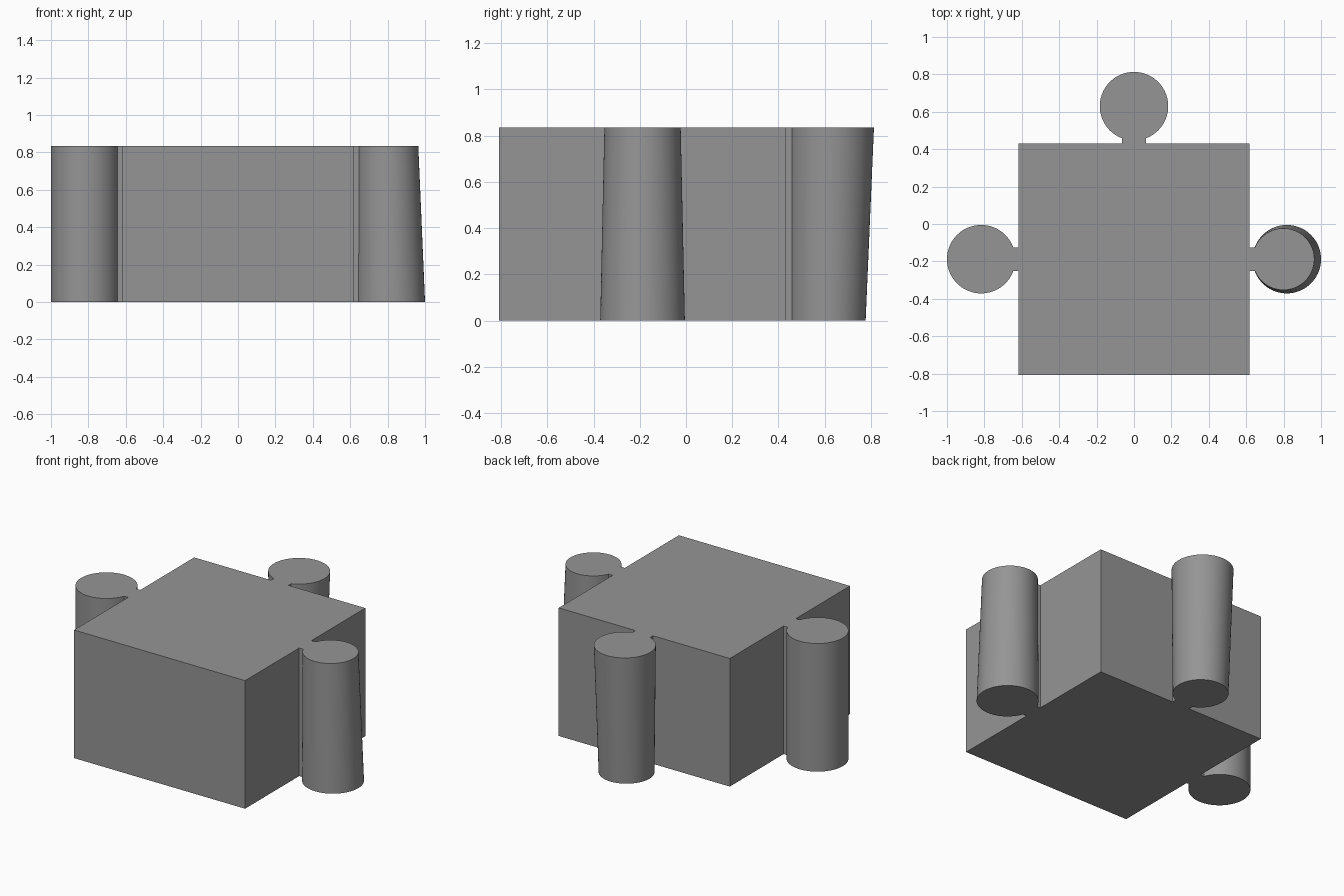
import bpy, bmesh, math
from mathutils import Vector

if "Cube" in bpy.data.objects:
    bpy.data.objects.remove(bpy.data.objects["Cube"])

HEIGHT = 0.835
NECK = 0.063          # half width of each neck
ARC_STEPS = 64

mat = bpy.data.materials.new("mid grey")
mat.diffuse_color = (0.3, 0.3, 0.3, 1)
mat.use_nodes = True
mat.node_tree.nodes["Principled BSDF"].inputs["Base Color"].default_value = mat.diffuse_color


def knob(root, out, dist, radius):
    """Counter-clockwise neck and round tab, leaving the wall at root along out."""
    root, out = Vector(root), Vector(out)
    side = Vector((-out.y, out.x))
    half = math.asin(NECK / radius)
    pts = [root - side * NECK]
    for i in range(ARC_STEPS + 1):
        a = -math.pi + half + (2 * math.pi - 2 * half) * i / ARC_STEPS
        pts.append(root + out * (dist + radius * math.cos(a)) + side * radius * math.sin(a))
    return pts + [root + side * NECK]


def outline(right, back, left):
    """Block outline with three tabs; each tab is (distance from wall, radius)."""
    x, front, rear, mid = 0.617, -0.808, 0.43, -0.188
    return ([Vector((-x, front)), Vector((x, front))]
            + knob((x, mid), (1, 0), *right)
            + [Vector((x, rear))]
            + knob((0, rear), (0, 1), *back)
            + [Vector((-x, rear))]
            + knob((-x, mid), (-1, 0), *left))


# Interlocking block: the right tab narrows upward, the back tab narrows downward
wide, narrow = (0.2, 0.183), (0.182, 0.165)
bm = bmesh.new()
bottom = [bm.verts.new((p.x, p.y, 0)) for p in outline(wide, narrow, wide)]
top = [bm.verts.new((p.x, p.y, HEIGHT)) for p in outline(narrow, wide, wide)]
n = len(bottom)
for i in range(n):
    j = (i + 1) % n
    bm.faces.new((bottom[i], bottom[j], top[j], top[i]))
bm.faces.new(top)
bm.faces.new(bottom[::-1])

mesh = bpy.data.meshes.new("interlocking_block")
bm.to_mesh(mesh)
bm.free()
mesh.materials.append(mat)
block = bpy.data.objects.new("interlocking_block", mesh)
bpy.context.collection.objects.link(block)

# Smooth round walls with crisp corners
bpy.context.view_layer.objects.active = block
block.select_set(True)
bpy.ops.object.shade_smooth_by_angle(angle=math.radians(30))
